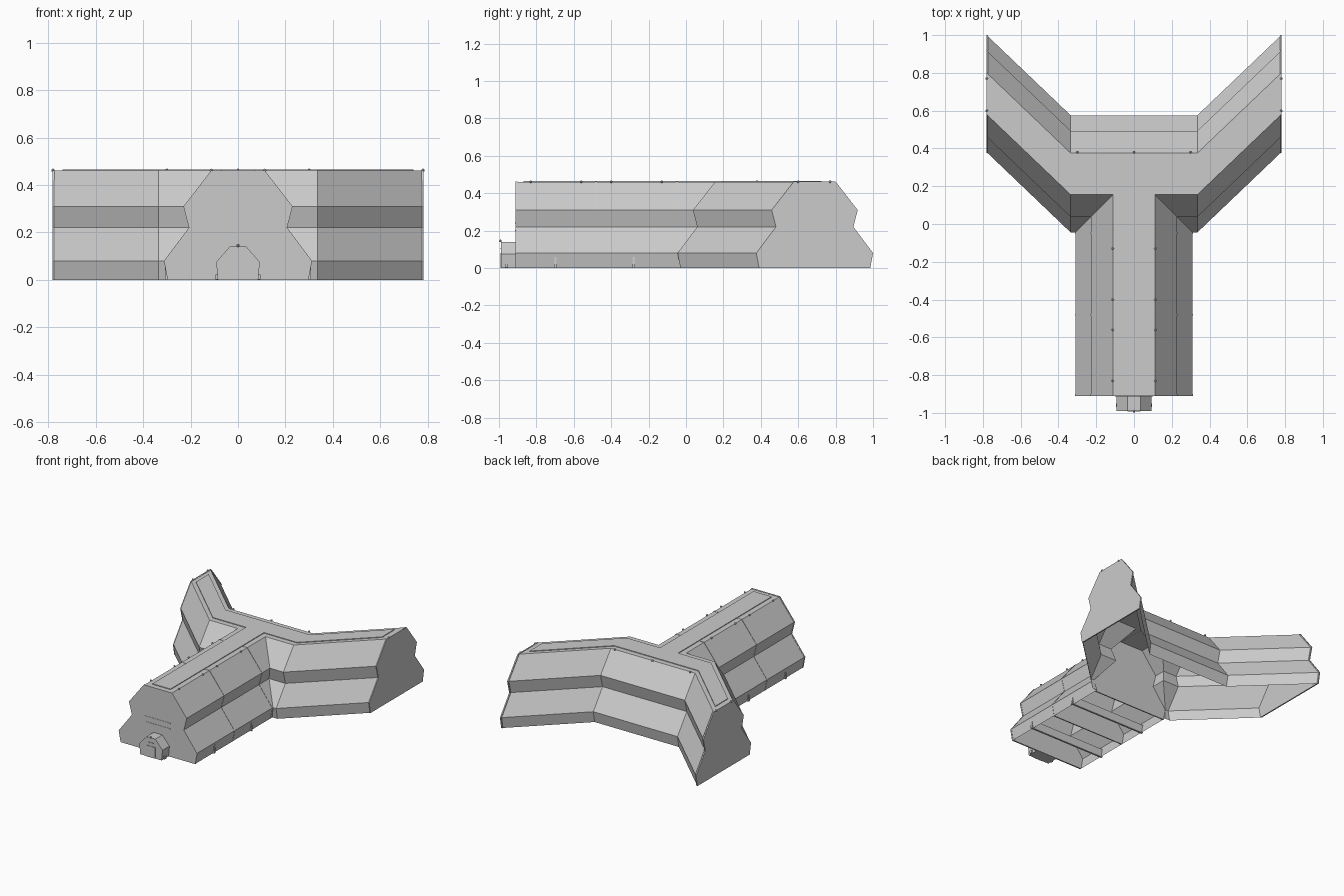
import bpy, bmesh
from mathutils import Vector

if "Cube" in bpy.data.objects:
    bpy.data.objects.remove(bpy.data.objects["Cube"])

# Wall profile shared by every wing: (half width, height)
PROFILE = [(0.295, 0), (0.31, 0.08), (0.205, 0.22), (0.228, 0.31), (0.11, 0.46)]
FRONT, ELBOW, TIP = -0.91, (0.335, 0.265), (0.78, 0.69)


def make(name, bm):
    bmesh.ops.recalc_face_normals(bm, faces=bm.faces)
    me = bpy.data.meshes.new(name)
    bm.to_mesh(me)
    bm.free()
    ob = bpy.data.objects.new(name, me)
    bpy.context.collection.objects.link(ob)
    return ob


def outline(w, front=FRONT, tip=TIP):
    """Y-shaped plan outline at half width w, counter-clockwise from front left."""
    right = [(w, front), (w, ELBOW[1] - w), (ELBOW[0], ELBOW[1] - w), (tip[0], tip[1] - w),
             (tip[0], tip[1] + w), (ELBOW[0], ELBOW[1] + w)]
    return [(-w, front)] + right + [(-x, y) for x, y in reversed(right[1:])]


def prism(name, pts, offset):
    """Closed solid from a flat 3D polygon pushed along offset."""
    bm = bmesh.new()
    f = bm.faces.new([bm.verts.new(p) for p in pts])
    ext = bmesh.ops.extrude_face_region(bm, geom=[f], use_keep_orig=True)
    bmesh.ops.translate(bm, vec=offset, verts=[v for v in ext['geom'] if isinstance(v, bmesh.types.BMVert)])
    return make(name, bm)


def box(name, centre, size):
    x, y, z = (c - s / 2 for c, s in zip(centre, size))
    w, d, h = size
    return prism(name, [(x, y, z), (x + w, y, z), (x + w, y + d, z), (x, y + d, z)], (0, 0, h))


# Main shell: stacked plan outlines, open underneath
RINGS = [[Vector((x, y, z)) for x, y in outline(w)] for w, z in PROFILE]
bm = bmesh.new()
rows = [[bm.verts.new(p) for p in ring] for ring in RINGS]
n = len(rows[0])
for low, high in zip(rows, rows[1:]):
    for i in range(n):
        j = (i + 1) % n
        bm.faces.new([low[i], low[j], high[j], high[i]])
bm.faces.new(rows[-1])
make("building_shell", bm)

# Raised roof panel
prism("roof_panel", [(x, y, 0.459) for x, y in outline(0.072, -0.87, (0.74, 0.652))], (0, 0, 0.006))


# Section plates: inner partitions that show outside as seams
def plate(name, axis, pos, centre, thick, grow=0.002):
    half = [(w + grow, z + (grow if z > 0.4 else 0)) for w, z in PROFILE]
    loop = half + [(-w, z) for w, z in reversed(half)]
    if axis == 'y':
        prism(name, [(centre + w, pos, z) for w, z in loop], (0, thick, 0))
    else:
        prism(name, [(pos, centre + w, z) for w, z in loop], (thick, 0, 0))


plate("front_trim", 'y', -0.911, 0, 0.01)
plate("stem_partition_middle", 'y', -0.484, 0, 0.008)
plate("stem_partition_rear", 'y', -0.054, 0, 0.008)
plate("right_end_trim", 'x', 0.772, 0.688, 0.009)
plate("left_end_trim", 'x', -0.781, 0.688, 0.009)


# Window frames lying on a wall face
def window(name, edge, level, axis, c0, c1, t0=0.4, t1=0.7, raise_by=0.003):
    low, high = RINGS[level], RINGS[level + 1]
    k = (edge + 1) % n

    def point(c, t):
        a, b = low[edge].lerp(high[edge], t), low[k].lerp(high[k], t)
        return a + (b - a) * ((c - a[axis]) / (b[axis] - a[axis]))

    pts = [point(c0, t0), point(c1, t0), point(c1, t1), point(c0, t1)]
    normal = (low[k] - low[edge]).cross(high[edge] - low[edge]).normalized()
    bm = bmesh.new()
    f = bm.faces.new([bm.verts.new(p) for p in pts])
    bmesh.ops.inset_region(bm, faces=[f], thickness=0.005)
    bm.faces.remove(f)
    ext = bmesh.ops.extrude_face_region(bm, geom=bm.faces[:], use_keep_orig=True)
    bmesh.ops.translate(bm, vec=normal * raise_by,
                        verts=[v for v in ext['geom'] if isinstance(v, bmesh.types.BMVert)])
    make(name, bm)


# Outline edges: 0 front, 1/11 stem sides, 3/9 arm fronts, 4/8 arm ends, 5/7 arm backs, 6 back wall
for level, tag in ((1, "lower"), (3, "upper")):
    for edge in (1, 11):
        for y0, y1 in ((-0.85, -0.53), (-0.43, -0.11)):
            window(f"stem_window_{tag}", edge, level, 1, y0, y1)
    for edge, s in ((3, 1), (9, -1), (5, 1), (7, -1)):
        window(f"arm_window_{tag}", edge, level, 0, s * 0.43, s * 0.67)
    half = 0.16 if level == 1 else 0.235
    window(f"back_window_{tag}", 6, level, 0, -half, half)
    for edge in (4, 8):
        half = 0.16 if level == 1 else 0.08
        window(f"end_window_{tag}", edge, level, 1, 0.69 - half, 0.69 + half, raise_by=0.007)
window("front_window", 0, 3, 0, -0.08, 0.08)

for z in (0.2, 0.24):
    box("front_rail", (0, FRONT, z), (0.2, 0.006, 0.005))

# Entrance porch with door and lamp
porch = [(0.085, 0), (0.092, 0.075), (0.035, 0.14)]
prism("entrance_porch", [(x, -0.99, z) for x, z in porch + [(-x, z) for x, z in reversed(porch)]], (0, 0.08, 0))
box("entrance_door", (0, -0.99, 0.04), (0.07, 0.006, 0.08))
for s in (1, -1):
    box("porch_window", (s * 0.014, -0.99, 0.105), (0.012, 0.006, 0.006))
    box("porch_vent", (s * 0.09, -0.96, 0.012), (0.01, 0.018, 0.02))

# Floor beams whose ends poke out of the stem walls
for y in (-0.7, -0.28):
    box("floor_beam", (0, y, 0.03), (0.614, 0.014, 0.06))


# Small marker lamps along the roof edges
def lamp(x, y, z):
    bm = bmesh.new()
    bmesh.ops.create_uvsphere(bm, u_segments=8, v_segments=5, radius=0.007)
    bmesh.ops.translate(bm, vec=(x, y, z), verts=bm.verts)
    make("marker_lamp", bm)


lamp(0, -0.992, 0.145)
lamp(0, 0.38, 0.462)
for s in (1, -1):
    for y in (-0.83, -0.56, -0.4, -0.13):
        lamp(s * 0.113, y, 0.462)
    lamp(s * 0.3, 0.38, 0.462)
    for y in (0.6, 0.77):
        lamp(s * 0.78, y, 0.462)
